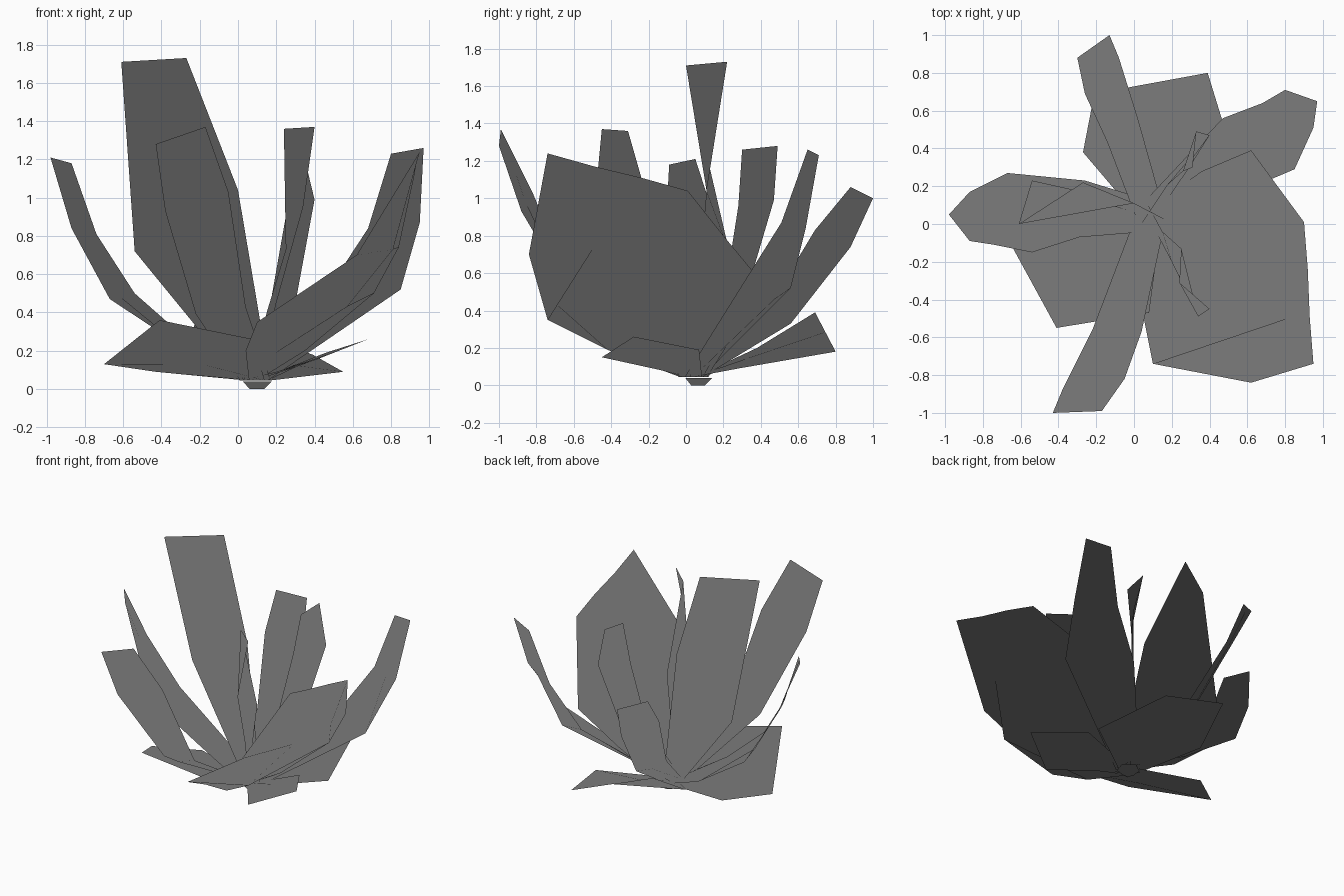
import bpy
import bmesh
from mathutils import Vector

cube = bpy.data.objects.get("Cube")
if cube:
    bpy.data.objects.remove(cube, do_unlink=True)

# One flat colour for the whole plant
grey = bpy.data.materials.new("leaf_grey")
grey.use_nodes = True
colour = (0.2, 0.2, 0.2, 1)
grey.diffuse_color = colour
grey.node_tree.nodes["Principled BSDF"].inputs["Base Color"].default_value = colour

ROOT = Vector((0.09, 0.04, 0.045))
ROOT_HALF_WIDTH = 0.08


def finish(name, bm):
    """Turn a bmesh into an object whose foliage normals all face up."""
    mesh = bpy.data.meshes.new(name)
    bm.to_mesh(mesh)
    bm.free()
    mesh.materials.append(grey)
    normals = mesh.attributes.new("custom_normal", 'FLOAT_VECTOR', 'POINT')
    for item in normals.data:
        item.vector = (0, 0, 1)
    obj = bpy.data.objects.new(name, mesh)
    bpy.context.collection.objects.link(obj)


def points(edge):
    return [Vector(p) / 100 for p in edge]


def blade(name, *columns):
    """Sheet through lengthwise columns of points, fanning out of the root."""
    across = columns[-1][0] - columns[0][0]
    across.z = 0
    across = across.normalized() * ROOT_HALF_WIDTH
    last = len(columns) - 1
    bm = bmesh.new()
    grid = []
    for i, column in enumerate(columns):
        start = ROOT + across * (2 * i / last - 1)
        grid.append([bm.verts.new(p) for p in [start] + column])
    for left, right in zip(grid, grid[1:]):
        for j in range(len(left) - 1):
            # Twisted panels fold from the lower left to the upper right
            for corners in ((left[j], right[j], right[j + 1]),
                            (left[j], right[j + 1], left[j + 1])):
                face = bm.faces.new(corners)
                face.normal_update()
                if face.normal.z < 0:
                    face.normal_flip()
    finish(name, bm)


def leaf(name, edge_a, edge_b, keel=0.1):
    """Blade between two edges, root to tip, with a midrib that flattens upward."""
    a, b = points(edge_a), points(edge_b)
    middle = [(p + q) / 2 for p, q in zip(a, b)]
    path = [ROOT] + middle
    rib = []
    for j, centre in enumerate(middle[:-1]):
        normal = (b[j] - a[j]).cross(path[j + 2] - path[j]).normalized()
        if normal.z > 0:
            normal = -normal
        depth = keel * (b[j] - a[j]).length / (j + 1) ** 2
        rib.append(centre + normal * depth)
    blade(name, a, rib + middle[-1:], b)


# Broad scooped leaf, built from four columns
blade("broad_front_leaf", *map(points, (
    [(4, -44, 20), (10, -74, 35), (62, -84, 70), (95, -74, 124)],
    [(20, -42, 19), (57, -69, 43), (81, -50, 73), (93, -49, 117)],
    [(35, 0, 20), (71, 6, 50), (84, -10, 74), (92, -24, 111)],
    [(36, 28, 31), (62, 39, 57), (76, 20, 80), (90, 1, 104)])))

# Tall upright leaf and the narrow ones, all with a twist
blade("tall_leaf",
      points([(0, 11, 104), (-27, 22, 173)]),
      points([(-54, 23, 72), (-61, 0, 171)]))
blade("narrow_front_leaf",
      points([(20, -20, 45), (34, -49, 95), (40, -45, 137)]),
      points([(15, -4, 40), (25, -13, 73), (24, -31, 136)]))
blade("narrow_back_leaf",
      points([(17, 20, 45), (26, 28, 96), (31, 30, 126)]),
      points([(30, 31, 45), (40, 47, 99), (33, 49, 128)]))

# Arching leaves around the sides
leaf("left_back_leaf",
     [(85, 29, 52), (95, 51, 87), (97, 65, 126)],
     [(47, 56, 52), (68, 64, 84), (80, 71, 123)], keel=0.18)
leaf("front_arching_leaf",
     [(-22, -56, 39), (-38, -88, 93), (-43, -100, 128)],
     [(4, -57, 43), (-5, -82, 103), (-17, -99, 137)])
leaf("back_arching_leaf",
     [(-14, 43, 40), (-26, 69, 83), (-30, 88, 106)],
     [(2, 56, 33), (-8, 88, 74), (-13, 100, 100)])
leaf("right_arching_leaf",
     [(-26, 23, 20), (-67, 27, 47), (-87, 17, 84), (-98, 5, 121)],
     [(-29, -7, 28), (-54, -15, 50), (-74, -11, 81), (-87, -9, 118)])

# Low spreading leaves
leaf("low_back_leaf",
     [(-27, 38, 20), (-21, 69, 39)],
     [(55, 28, 9), (39, 80, 18)], keel=0)
leaf("low_right_leaf",
     [(8, -47, 26), (-41, -55, 36)],
     [(-43, 19, 9), (-70, -2, 13)], keel=0.06)
leaf("low_left_leaf",
     [(17, -13, 8), (40, -45, 15)],
     [(46, 7, 19), (68, -28, 26)], keel=0.04)

# Small crown where the leaves meet
crown = bmesh.new()
bmesh.ops.create_cone(crown, cap_ends=True, segments=5,
                      radius1=0.04, radius2=0.08, depth=0.04)
bmesh.ops.translate(crown, verts=crown.verts, vec=(0.1, 0.06, 0.02))
finish("crown", crown)
